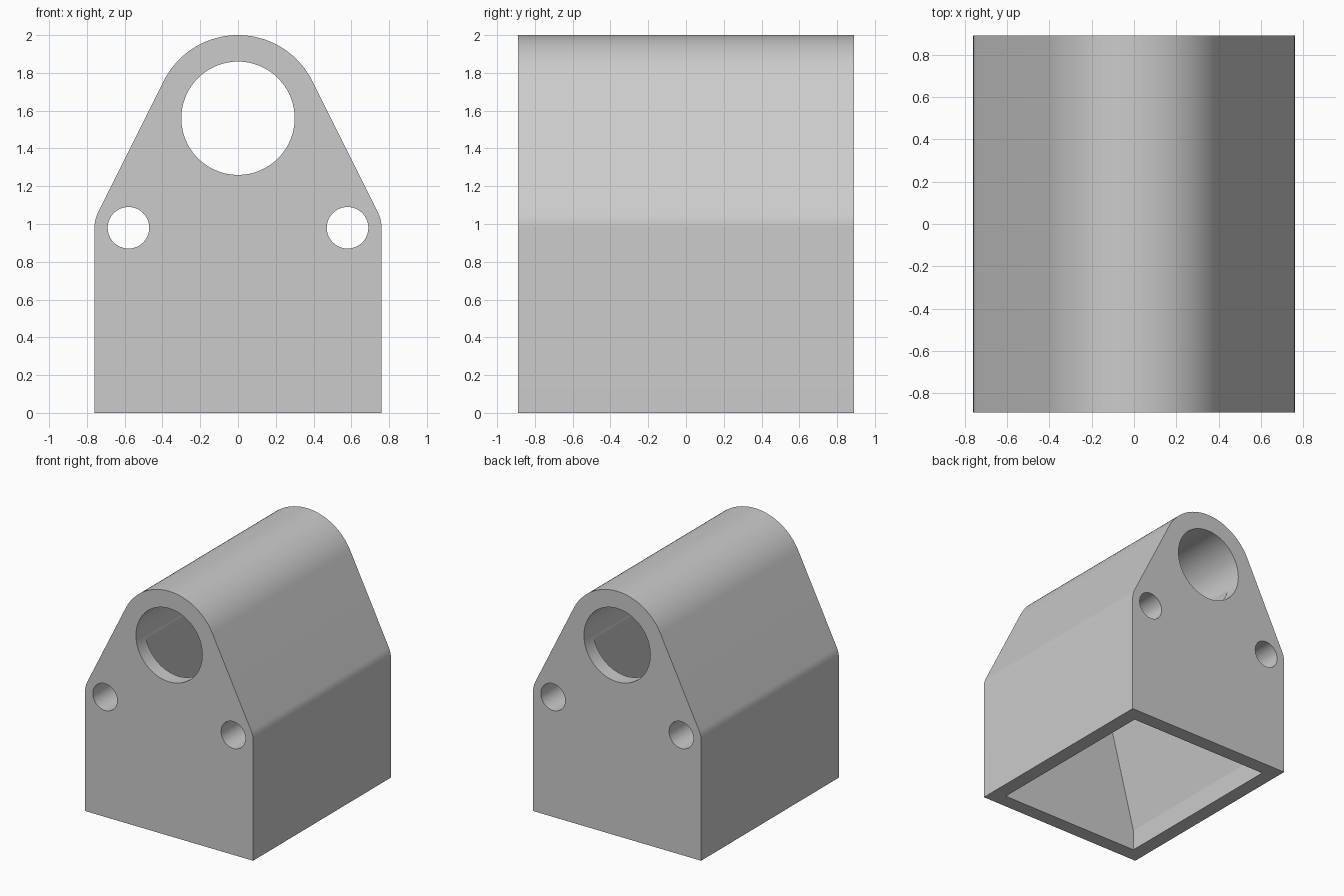
import bpy, bmesh
from math import radians, cos, sin

if "Cube" in bpy.data.objects:
    bpy.data.objects.remove(bpy.data.objects["Cube"], do_unlink=True)

HALF_DEPTH = 0.89
WALL = 0.12
BORE_Z, BORE_R, CROWN_R = 1.56, 0.30, 0.44
HOLE_X, HOLE_Z, HOLE_R, SHOULDER_R = 0.58, 0.98, 0.11, 0.18
TANGENT = 26.5  # angle where the sloped side meets both arcs

grey = bpy.data.materials.new("plain grey")
grey.diffuse_color = (0.6, 0.6, 0.6, 1)
grey.use_nodes = True
grey.node_tree.nodes["Principled BSDF"].inputs["Base Color"].default_value = (0.6, 0.6, 0.6, 1)


def arc(cx, cz, r, start, end, steps):
    angles = [radians(start + (end - start) * i / steps) for i in range(steps + 1)]
    return [(cx + r * cos(a), cz + r * sin(a)) for a in angles]


def mirrored(half):
    """Close a right-hand outline with its mirror image."""
    return half + [(-x, z) for x, z in reversed(half)]


def extrude_profile(name, outline, half_depth):
    """Extrude an x-z outline along y, centred on y = 0."""
    bm = bmesh.new()
    face = bm.faces.new([bm.verts.new((x, -half_depth, z)) for x, z in outline])
    new = bmesh.ops.extrude_face_region(bm, geom=[face])["geom"]
    bmesh.ops.translate(bm, vec=(0, 2 * half_depth, 0),
                        verts=[v for v in new if isinstance(v, bmesh.types.BMVert)])
    bmesh.ops.recalc_face_normals(bm, faces=bm.faces)
    mesh = bpy.data.meshes.new(name)
    bm.to_mesh(mesh)
    bm.free()
    mesh.materials.append(grey)
    obj = bpy.data.objects.new(name, mesh)
    bpy.context.collection.objects.link(obj)
    return obj


def circle(cx, cz, r, steps):
    return arc(cx, cz, r, 0, 360, steps)[:-1]


# Housing: straight sides, rounded shoulders, sloped flanks, round crown
crown = arc(0, BORE_Z, CROWN_R, TANGENT, 90, 24)[:-1]
half = [(0.76, 0)] + arc(HOLE_X, HOLE_Z, SHOULDER_R, 0, TANGENT, 8) + crown
outline = mirrored(half)
outline.insert(len(half), (0, BORE_Z + CROWN_R))
housing = extrude_profile("housing", outline, HALF_DEPTH)

# Cavity open at the bottom, tapering up into the bore
cavity = mirrored([(0.64, -0.1), (0.64, 0.17), (0.29, 1.495)])
cutters = [
    extrude_profile("cavity_cutter", cavity, HALF_DEPTH - WALL),
    extrude_profile("bore_cutter", circle(0, BORE_Z, BORE_R, 96), 1),
    extrude_profile("left_hole_cutter", circle(HOLE_X, HOLE_Z, HOLE_R, 48), 1),
    extrude_profile("right_hole_cutter", circle(-HOLE_X, HOLE_Z, HOLE_R, 48), 1),
]

bpy.ops.object.select_all(action="DESELECT")
housing.select_set(True)
bpy.context.view_layer.objects.active = housing
for cutter in cutters:
    mod = housing.modifiers.new(cutter.name, "BOOLEAN")
    mod.operation, mod.solver, mod.object = "DIFFERENCE", "EXACT", cutter
    bpy.ops.object.modifier_apply(modifier=mod.name)
    bpy.data.objects.remove(cutter, do_unlink=True)

bpy.ops.object.shade_smooth_by_angle(angle=radians(12))
